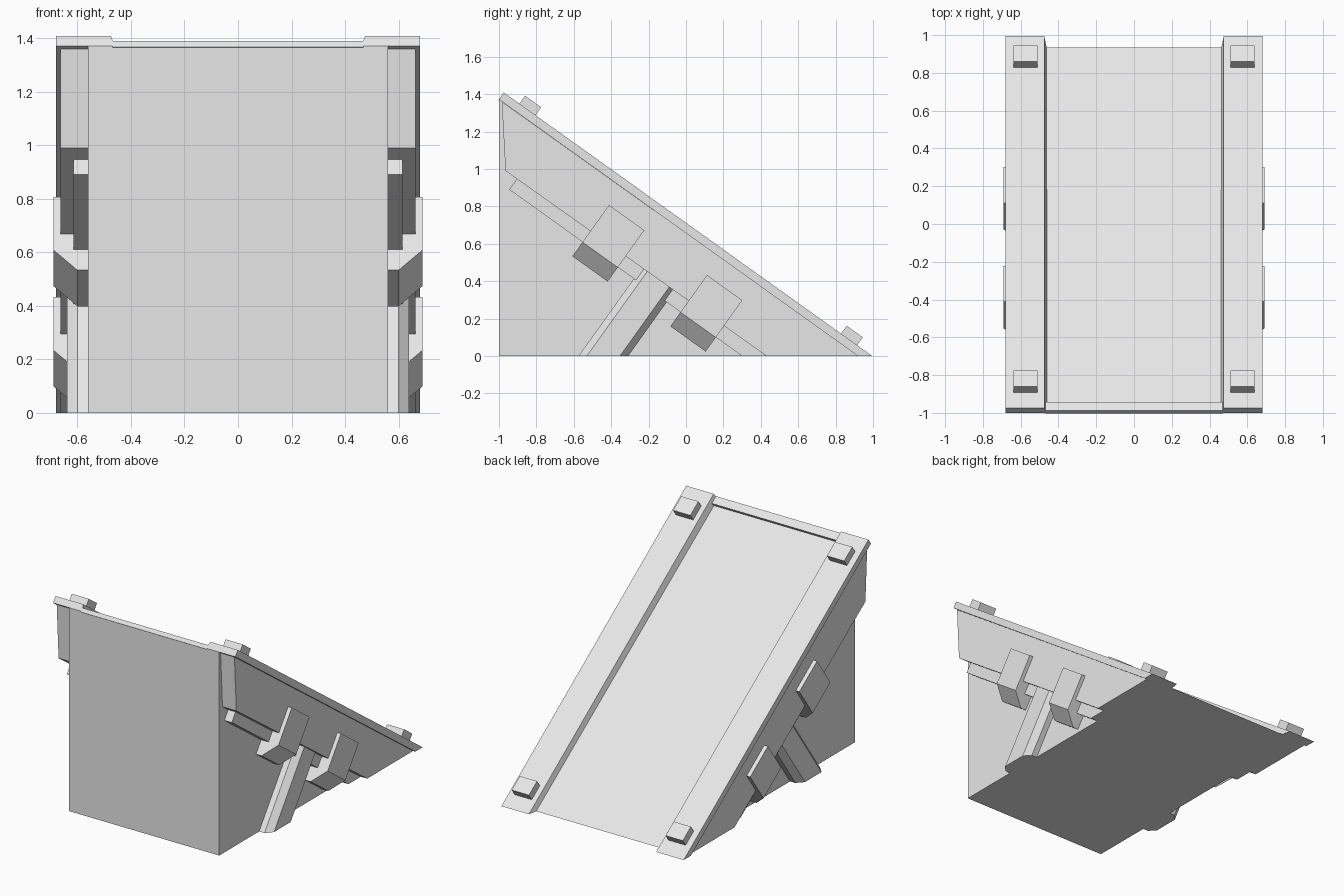
import bpy, bmesh, math
from mathutils import Vector

cube = bpy.data.objects.get("Cube")
if cube:
    bpy.data.objects.remove(cube, do_unlink=True)

# Single flat colour
grey = bpy.data.materials.new("light_grey")
grey.use_nodes = True
grey.diffuse_color = (0.8, 0.8, 0.8, 1)
grey.node_tree.nodes["Principled BSDF"].inputs["Base Color"].default_value = (0.8, 0.8, 0.8, 1)

# Slope frame: s runs down the ramp, n stands out from it
TOP = Vector((0, -1, 1.372))
ANGLE = math.atan(0.715)
DOWN = Vector((0, math.cos(ANGLE), -math.sin(ANGLE)))
NORMAL = Vector((0, math.sin(ANGLE), math.cos(ANGLE)))


def on_slope(x, s, n):
    return TOP + Vector((x, 0, 0)) + DOWN * s + NORMAL * n


def prism(name, start, end, mirror=True):
    """Join two matching outlines, trim at the ground, mirror to both sides."""
    bm = bmesh.new()
    a = [bm.verts.new(p) for p in start]
    b = [bm.verts.new(p) for p in end]
    bm.faces.new(a)
    bm.faces.new(b[::-1])
    for i in range(len(a)):
        j = (i + 1) % len(a)
        bm.faces.new((a[j], a[i], b[i], b[j]))
    bmesh.ops.recalc_face_normals(bm, faces=bm.faces)
    if min(v.co.z for v in bm.verts) < -0.001:
        cut = bmesh.ops.bisect_plane(bm, geom=bm.verts[:] + bm.edges[:] + bm.faces[:],
                                     plane_co=(0, 0, 0), plane_no=(0, 0, -1), clear_outer=True)
        edges = [e for e in cut["geom_cut"] if isinstance(e, bmesh.types.BMEdge)]
        bmesh.ops.holes_fill(bm, edges=edges)
        bmesh.ops.recalc_face_normals(bm, faces=bm.faces)
    mesh = bpy.data.meshes.new(name)
    bm.to_mesh(mesh)
    bm.free()
    mesh.materials.append(grey)
    obj = bpy.data.objects.new(name, mesh)
    bpy.context.collection.objects.link(obj)
    if mirror:
        obj.modifiers.new("Mirror", "MIRROR").use_axis[0] = True
    return obj


def side_prism(name, yz, x0, x1, mirror=True):
    return prism(name, [(x0, y, z) for y, z in yz], [(x1, y, z) for y, z in yz], mirror)


def along_slope(name, xn, s0, s1, mirror=True):
    return prism(name, [on_slope(x, s0, n) for x, n in xn],
                 [on_slope(x, s1, n) for x, n in xn], mirror)


def rect(x0, x1, n0, n1):
    return [(x0, n0), (x1, n0), (x1, n1), (x0, n1)]


# Main wedge and the lip across its upper edge
side_prism("ramp_body", [(-1, 0), (-1, 1.372), (0.935, 0)], -0.56, 0.56, False)
along_slope("top_lip", rect(-0.47, 0.47, -0.005, 0.022), 0, 0.055, False)

# Raised rails with bevelled inner edges
along_slope("side_rail", [(0.46, 0), (0.475, 0.045), (0.68, 0.045), (0.68, 0)], 0, 2.6)

# Side panels under the rails
side_prism("side_panel", [(-0.985, 1.36), (-0.965, 0.99), (0.43, 0), (0.92, 0)], 0.555, 0.663)

# Narrow trim bar below each panel
along_slope("trim_bar", rect(0.555, 0.615, -0.36, -0.28), 0.325, 2.4)

# Bevelled brace from the panel to the ground
brace = [(0.555, 1.144), (0.60, 1.144), (0.64, 1.18), (0.64, 1.324), (0.60, 1.36), (0.555, 1.36)]
prism("side_brace", [on_slope(x, s, -0.28) for x, s in brace],
      [on_slope(x, s, -1.2) for x, s in brace])

# Clamps with tapered lower ends
clamp = [(0.555, -0.117), (0.69, -0.117), (0.69, -0.361), (0.60, -0.454), (0.555, -0.454)]
for label, s in (("upper", 0.807), ("lower", 1.451)):
    along_slope(label + "_clamp", clamp, s, s + 0.232)

# Square bolts at the rail ends
for label, s in (("upper", 0.102), ("lower", 2.216)):
    along_slope(label + "_bolt", rect(0.51, 0.638, 0.04, 0.097), s, s + 0.106)
